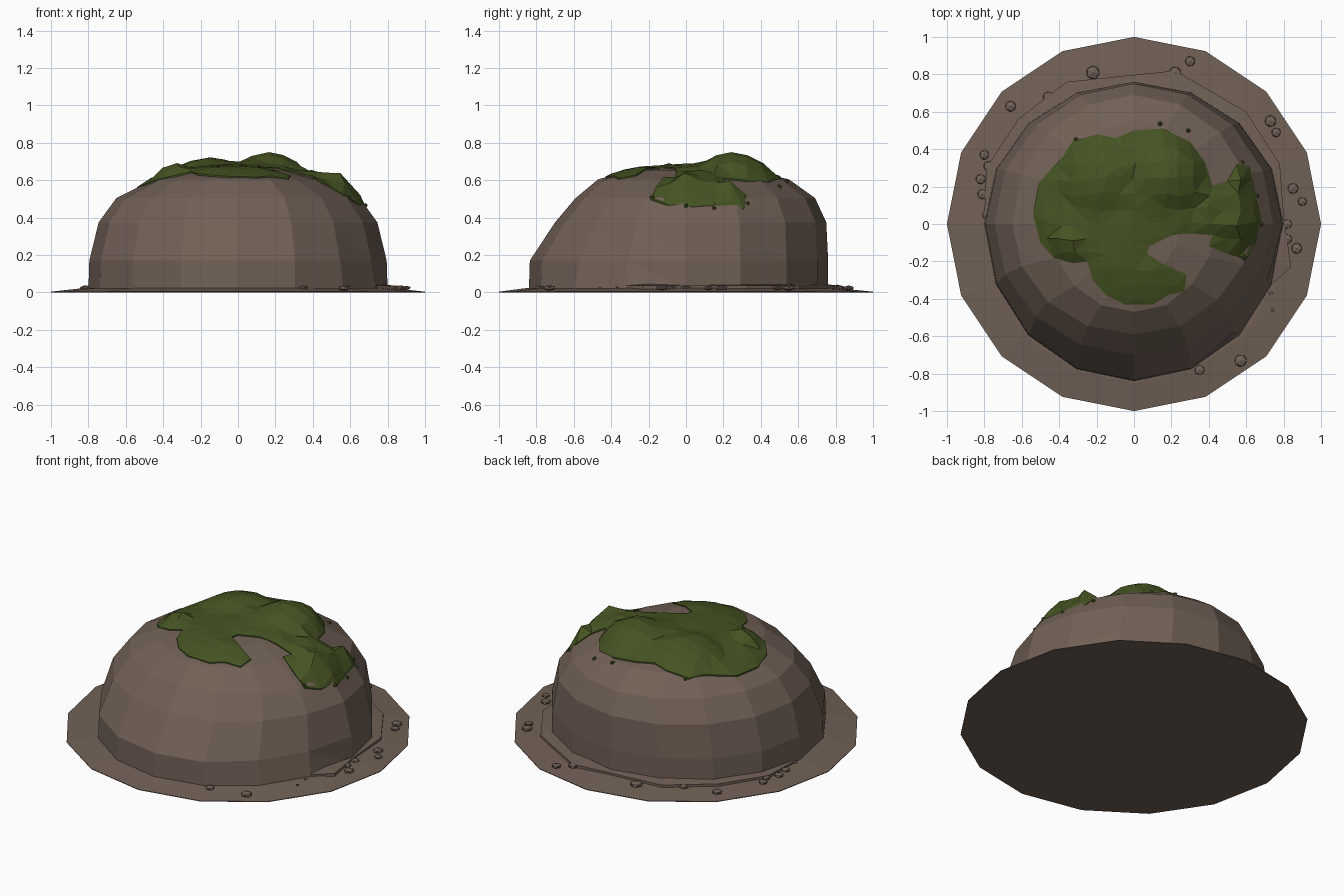
import bpy, bmesh, math, random
from mathutils import Vector, geometry
from mathutils.bvhtree import BVHTree

if "Cube" in bpy.data.objects:
    bpy.data.objects.remove(bpy.data.objects["Cube"])

random.seed(4)
SIDES = 16


def material(name, rgb):
    m = bpy.data.materials.new(name)
    m.diffuse_color = (*rgb, 1)
    m.use_nodes = True
    m.node_tree.nodes["Principled BSDF"].inputs["Base Color"].default_value = m.diffuse_color
    return m


ROCK = material("brown rock", (0.165, 0.118, 0.092))
MOSS = material("green moss", (0.060, 0.088, 0.016))


def finish(bm, name, mat):
    bmesh.ops.recalc_face_normals(bm, faces=bm.faces)
    me = bpy.data.meshes.new(name)
    bm.to_mesh(me)
    bm.free()
    me.materials.append(mat)
    ob = bpy.data.objects.new(name, me)
    bpy.context.collection.objects.link(ob)
    return ob


def lathe(rings, top):
    """Stacked 16-sided ovals (z, half width, front y, back y), closed by a top point."""
    bm = bmesh.new()
    prev = None
    for z, rx, yf, yb in rings:
        ring = []
        for i in range(SIDES):
            a = 2 * math.pi * i / SIDES
            y = math.sin(a) * (yb if math.sin(a) > 0 else -yf)
            ring.append(bm.verts.new((rx * math.cos(a), y, z)))
        if prev:
            for i in range(SIDES):
                j = (i + 1) % SIDES
                bm.faces.new((prev[i], prev[j], ring[j], ring[i]))
        else:
            bm.faces.new(ring[::-1])
        prev = ring
    tip = bm.verts.new(top)
    for i in range(SIDES):
        bm.faces.new((prev[i], prev[(i + 1) % SIDES], tip))
    return bm


# flat skirt on the ground
bm = lathe([(0, 1, -1, 1), (0.004, 1, -1, 1), (0.024, 0.82, -0.85, 0.80)], (0, 0, 0.03))
finish(bm, "ground_skirt", ROCK)

# faceted boulder, with a worn front right shoulder
bm = lathe([(0.01, 0.80, -0.84, 0.76), (0.17, 0.795, -0.835, 0.76),
            (0.375, 0.745, -0.70, 0.75), (0.505, 0.65, -0.59, 0.69),
            (0.605, 0.45, -0.47, 0.55), (0.655, 0.25, -0.28, 0.32)], (0, 0.02, 0.675))
for v in bm.verts:
    a = math.degrees(math.atan2(v.co.y, v.co.x))
    if -60 < a < -20 and 0.1 < v.co.z < 0.62:
        v.co.x *= 0.97
        v.co.y *= 0.97
bmesh.ops.triangulate(bm, faces=[f for f in bm.faces if len(f.verts) == 4 and
                                 f.calc_center_median().x > 0.45])
bm.normal_update()
tree = BVHTree.FromBMesh(bm)
finish(bm, "boulder", ROCK)


def surface(x, y):
    hit = tree.ray_cast(Vector((x, y, 2)), Vector((0, 0, -1)))[0]
    return hit.z if hit else 0.03


# moss cap draped over the boulder, swelling into soft clumps
outline = [(0, .5), (.15, .51), (.3, .44), (.38, .33), (.42, .2), (.5, .23), (.55, .32), (.62, .31),
           (.65, .15), (.68, .03), (.65, -.1), (.6, -.19), (.5, -.16), (.4, -.12), (.42, -.06),
           (.3, -.05), (.2, -.06), (.08, -.12), (.07, -.16), (.15, -.21), (.28, -.27), (.27, -.36),
           (.18, -.38), (.1, -.43), (-.05, -.43), (-.15, -.38), (-.22, -.3), (-.25, -.2),
           (-.33, -.21), (-.43, -.18), (-.5, -.1), (-.54, .05), (-.51, .22), (-.38, .36),
           (-.33, .44), (-.2, .48), (-.1, .46)]
# clumps: x, y, height, radius
clumps = [(-.2, .27, .055, .22), (.2, .28, .085, .22), (.1, .18, .03, .15), (.57, .0, .07, .12),
          (.58, .22, .06, .09), (-.36, -.1, .05, .10), (.45, .08, .03, .12)]
pts = [Vector(p) for p in outline]
n = len(pts)
for i in range(-7, 9):
    for j in range(-6, 7):
        pts.append(Vector((i * 0.08 + random.uniform(-.015, .015),
                           j * 0.08 + random.uniform(-.015, .015))))
res = geometry.delaunay_2d_cdt(pts, [(i, (i + 1) % n) for i in range(n)], [], 1, 1e-4)
bm = bmesh.new()
edges2d = [(Vector(outline[i]), Vector(outline[(i + 1) % n])) for i in range(n)]


def edge_distance(p):
    best = 9
    for a, b in edges2d:
        q, t = geometry.intersect_point_line(p, a, b)
        q = a.lerp(b, max(0, min(1, t)))
        best = min(best, (p - Vector((q.x, q.y))).length)
    return best


verts = []
for p in res[0]:
    bump = max(h * max(0, 1 - ((p.x - x) ** 2 + (p.y - y) ** 2) / r ** 2) for x, y, h, r in clumps)
    fade = min(1, edge_distance(p) / 0.06)
    verts.append(bm.verts.new((p.x, p.y, surface(p.x, p.y) + 0.008 + (0.008 + bump) * fade)))
for f in res[2]:
    bm.faces.new([verts[i] for i in f])
for v in [v for v in bm.verts if not v.link_faces]:
    bm.verts.remove(v)
# short skirt that tucks the moss edge into the rock
rim = [e for e in bm.edges if e.is_boundary]
ext = bmesh.ops.extrude_edge_only(bm, edges=rim)["geom"]
for v in ext:
    if isinstance(v, bmesh.types.BMVert):
        v.co.z -= 0.02
finish(bm, "moss_cap", MOSS)


# scattered pebbles on the skirt and tiny moss beads
def scatter(name, spots, mat, flat, lift):
    bm = bmesh.new()
    for x, y, r in spots:
        z = surface(x, y) if flat == 1 else 0.018 + lift
        new = bmesh.ops.create_icosphere(bm, subdivisions=1, radius=r)["verts"]
        for v in new:
            v.co = Vector((x + v.co.x, y + v.co.y, z + v.co.z * flat))
    finish(bm, name, mat)


scatter("pebbles", [(-.22, .81, .04), (.22, .81, .035), (.3, .87, .03), (-.46, .68, .03),
                    (-.66, .63, .032), (-.8, .37, .028), (-.78, .31, .028), (-.82, .24, .03),
                    (-.81, .16, .03), (-.79, .05, .025), (.73, .55, .034), (.76, .49, .028),
                    (.85, .19, .032), (.9, .12, .026), (.82, 0, .028), (.82, -.08, .028),
                    (.87, -.13, .032), (.57, -.73, .036), (.35, -.78, .03), (.4, .68, .025),
                    (.74, -.46, .01), (.73, -.37, .012)], ROCK, 0.45, 0.006)
scatter("moss_beads", [(.14, .535, .014), (.29, .5, .014), (-.31, .45, .014), (-.22, .41, .014),
                       (.58, .33, .012), (.68, 0, .014), (.59, -.18, .014), (.66, .15, .012)],
        MOSS, 1, 0)

# thin broken crust hugging the back of the boulder
crust = [(-.80, .05), (-.79, .3), (-.62, .56), (-.36, .76), (.22, .82), (.6, .60),
         (.78, .32), (.80, .05), (.84, -.23), (.74, -.32)]
bm = bmesh.new()
low = [[bm.verts.new((x * s, y * s, z)) for x, y in crust]
       for s, z in ((1, 0.01), (1, 0.036), (0.85, 0.05))]
for a, b in zip(low, low[1:]):
    for i in range(len(crust) - 1):
        bm.faces.new((a[i], a[i + 1], b[i + 1], b[i]))
finish(bm, "back_crust", ROCK)
